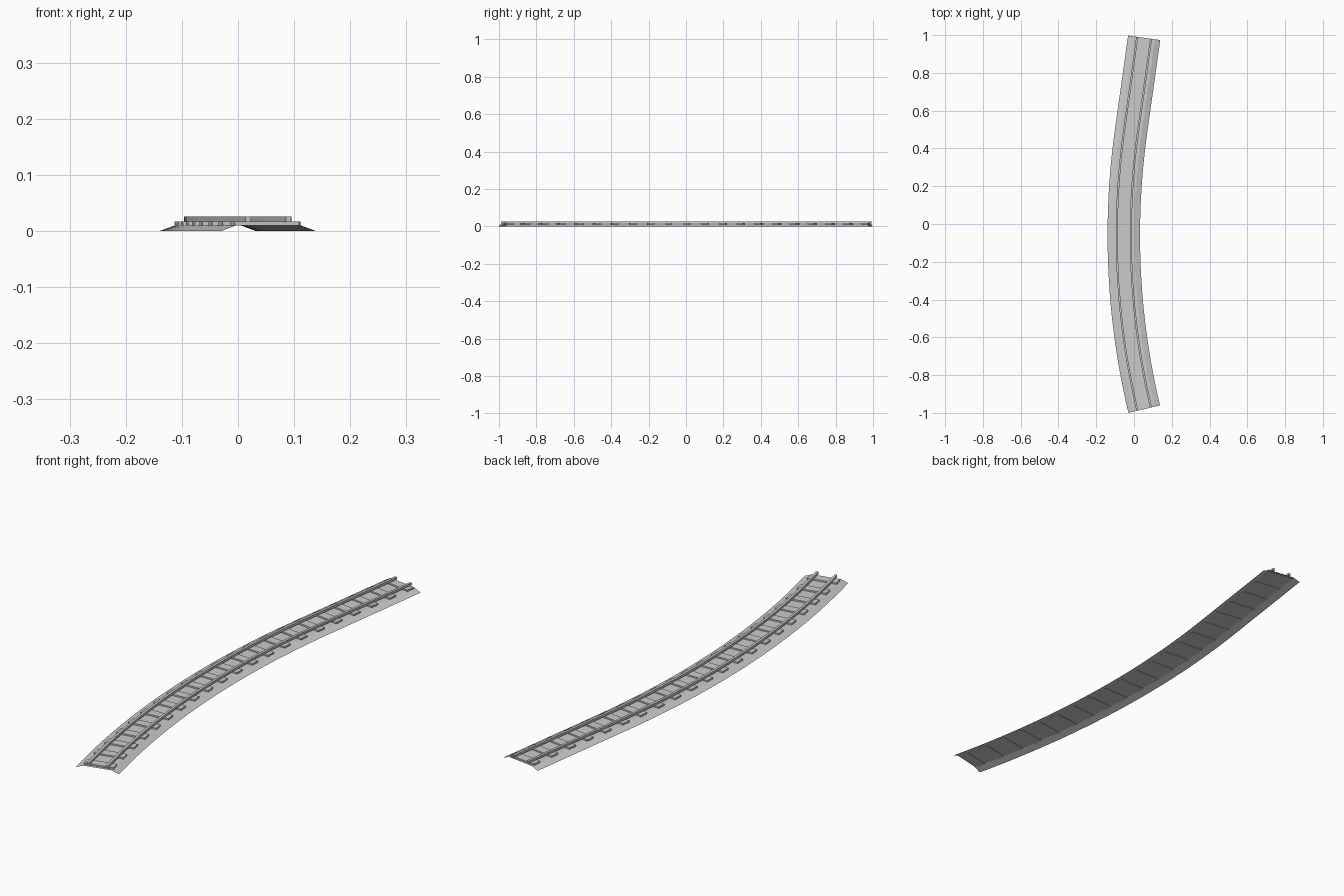
import bpy, math
from mathutils import Vector

if "Cube" in bpy.data.objects:
    bpy.data.objects.remove(bpy.data.objects["Cube"])

grey = bpy.data.materials.new("light_grey")
grey.diffuse_color = (0.6, 0.6, 0.6, 1)
grey.use_nodes = True
grey.node_tree.nodes["Principled BSDF"].inputs["Base Color"].default_value = grey.diffuse_color

# Track centre line: a circular arc followed by a straight
START = Vector((0.054, -0.98))
H0, H1 = math.radians(-13.4), math.radians(8.0)
RADIUS, STRAIGHT = 3.97, 0.498
ARC = RADIUS * (H1 - H0)
LENGTH = ARC + STRAIGHT


def track(s, side, z):
    """Point at distance s along the track, offset sideways and up."""
    a = min(s, ARC)
    h = H0 + a / RADIUS
    x = START.x + RADIUS * (math.cos(H0) - math.cos(h))
    y = START.y + RADIUS * (math.sin(h) - math.sin(H0))
    rest = s - a
    x += rest * math.sin(h) + side * math.cos(h)
    y += rest * math.cos(h) - side * math.sin(h)
    return (x, y, z)


def sweep(name, profile, s0, s1, steps, closed):
    """Sweep a (side, z) profile along the track."""
    n = len(profile)
    verts, faces = [], []
    for i in range(steps + 1):
        s = s0 + (s1 - s0) * i / steps
        verts += [track(s, u, z) for u, z in profile]
    for i in range(steps):
        for j in range(n if closed else n - 1):
            k = (j + 1) % n
            faces.append((i * n + j, i * n + k, (i + 1) * n + k, (i + 1) * n + j))
    if closed:
        faces.append(tuple(reversed(range(n))))
        faces.append(tuple(steps * n + j for j in range(n)))
    mesh = bpy.data.meshes.new(name)
    mesh.from_pydata(verts, [], faces)
    mesh.materials.append(grey)
    obj = bpy.data.objects.new(name, mesh)
    bpy.context.collection.objects.link(obj)
    return obj


def box(u, half, z0, z1):
    # clockwise seen from the start, so that swept faces point outwards
    return [(u - half, z0), (u - half, z1), (u + half, z1), (u + half, z0)]


# Gravel bed: an open shell with sloping shoulders and no underside
sweep("gravel_bed", [(-0.086, 0), (-0.056, 0.011), (0.056, 0.011), (0.086, 0)],
      0, LENGTH, 32, False)

# Rails
for name, side in (("left_rail", -0.037), ("right_rail", 0.037)):
    sweep(name, box(side, 0.005, 0.0165, 0.026), 0, LENGTH, 32, True)

# Sleepers
COUNT, HALF = 21, 0.018
for i in range(COUNT):
    s = 0.03 + (LENGTH - 0.055) * i / (COUNT - 1)
    sweep(f"sleeper_{i + 1}", box(0, 0.059, 0.0095, 0.0168), s - HALF, s + HALF, 1, True)
